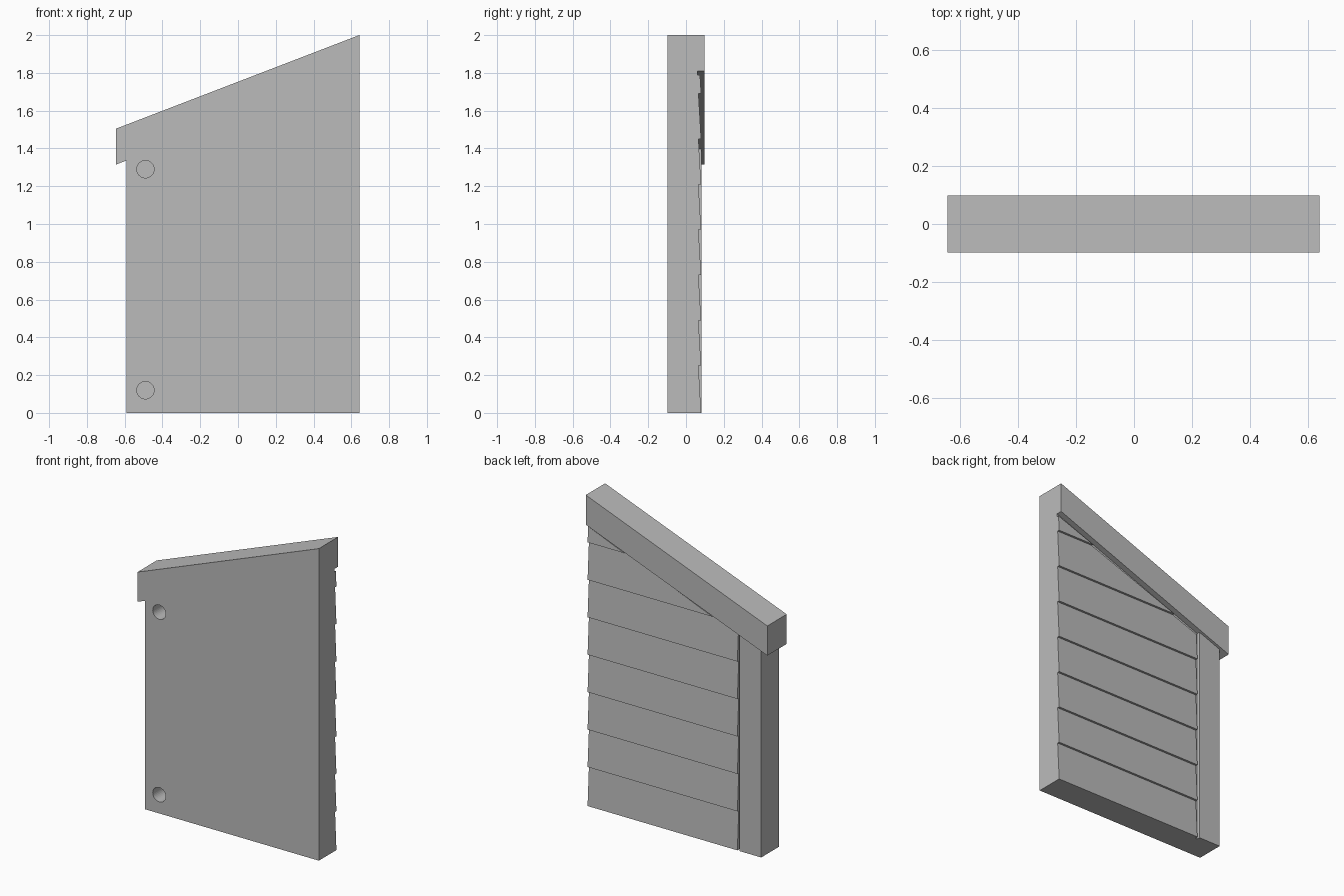
import bpy, bmesh, math
from mathutils import Vector, Matrix

cube = bpy.data.objects.get("Cube")
if cube:
    bpy.data.objects.remove(cube, do_unlink=True)

LEFT, RIGHT = -0.59, 0.642      # wall ends
EAVE = -0.645                   # low end of the cap
FRONT, BACK = -0.098, 0.098
CORE, POST = 0.06, 0.081        # depths of the backing and the corner post
SLOPE = 0.495 / (RIGHT - EAVE)
PITCH = 0.24

grey = bpy.data.materials.new("plain grey")
grey.use_nodes = True
colour = (0.5, 0.5, 0.5, 1)
grey.diffuse_color = colour
grey.node_tree.nodes["Principled BSDF"].inputs["Base Color"].default_value = colour


def under_cap(x, drop=0.0):
    return 1.315 + SLOPE * (x - EAVE) - drop


def finish(name, bm):
    bmesh.ops.recalc_face_normals(bm, faces=bm.faces)
    mesh = bpy.data.meshes.new(name)
    bm.to_mesh(mesh)
    bm.free()
    mesh.materials.append(grey)
    obj = bpy.data.objects.new(name, mesh)
    bpy.context.collection.objects.link(obj)
    return obj


def extrude(name, points, offset):
    bm = bmesh.new()
    face = bm.faces.new([bm.verts.new(p) for p in points])
    out = bmesh.ops.extrude_face_region(bm, geom=[face])
    moved = [v for v in out["geom"] if isinstance(v, bmesh.types.BMVert)]
    bmesh.ops.translate(bm, verts=moved, vec=offset)
    return finish(name, bm)


def sloped_slab(name, x0, x1, y0, y1):
    outline = [(x0, y0, 0), (x1, y0, 0), (x1, y0, under_cap(x1)), (x0, y0, under_cap(x0))]
    return extrude(name, outline, (0, y1 - y0, 0))


# Backing wall, corner post and sloping cap
wall = sloped_slab("wall_panel", LEFT, RIGHT, FRONT, CORE)
sloped_slab("corner_post", LEFT, -0.435, CORE, POST)
cap_outline = [(x, FRONT, under_cap(x) + up)
               for x, up in ((EAVE, 0), (RIGHT, 0), (RIGHT, 0.19), (EAVE, 0.19))]
extrude("sloping_cap", cap_outline, (0, BACK - FRONT, 0))

# Blind bolt holes in the front
for z in (0.12, 1.29):
    bm = bmesh.new()
    place = Matrix.Translation((-0.49, FRONT, z)) @ Matrix.Rotation(math.pi / 2, 4, "X")
    bmesh.ops.create_cone(bm, cap_ends=True, segments=32, radius1=0.046,
                          radius2=0.046, depth=0.24, matrix=place)
    cutter = finish("hole_cutter", bm)
    cutter.hide_render = True
    cutter.hide_set(True)
    cut = wall.modifiers.new("bolt hole", "BOOLEAN")
    cut.object = cutter
    cut.solver = "EXACT"

# Tapered lap boards, trimmed parallel to the cap
for i in range(8):
    z0 = 0.0 if i == 0 else 0.01 + i * PITCH
    z1 = 0.01 + (i + 1) * PITCH
    profile = [(-0.42, CORE, z0), (-0.42, 0.08, z0), (-0.42, 0.066, z1), (-0.42, CORE, z1)]
    board = extrude("lap_board", profile, (RIGHT + 0.42, 0, 0))
    bm = bmesh.new()
    bm.from_mesh(board.data)
    bmesh.ops.bisect_plane(bm, geom=bm.verts[:] + bm.edges[:] + bm.faces[:],
                           plane_co=Vector((0, 0, under_cap(0, 0.02))),
                           plane_no=Vector((-SLOPE, 0, 1)), clear_outer=True)
    bmesh.ops.holes_fill(bm, edges=[e for e in bm.edges if e.is_boundary])
    bmesh.ops.recalc_face_normals(bm, faces=bm.faces)
    bm.to_mesh(board.data)
    bm.free()

# Soften only the round walls of the holes
bpy.ops.object.select_all(action="DESELECT")
wall.select_set(True)
bpy.context.view_layer.objects.active = wall
bpy.ops.object.shade_smooth_by_angle(angle=math.radians(30))
